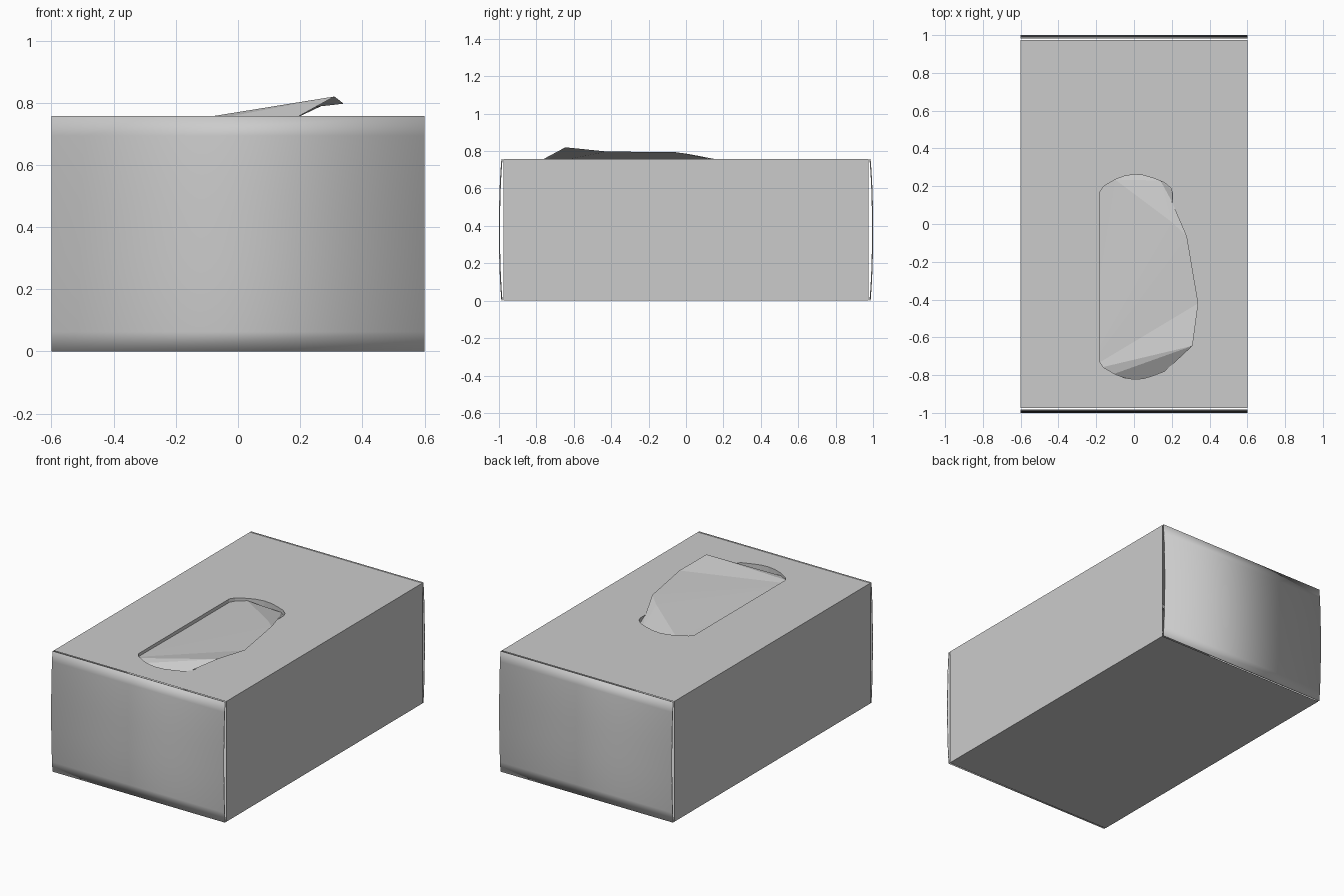
import bpy, bmesh, math

if "Cube" in bpy.data.objects:
    bpy.data.objects.remove(bpy.data.objects["Cube"])

W, L, H = 0.6, 0.975, 0.757


def make(name, bm):
    me = bpy.data.meshes.new(name)
    bm.to_mesh(me)
    bm.free()
    ob = bpy.data.objects.new(name, me)
    bpy.context.collection.objects.link(ob)
    return ob


def mesh(name, verts, faces, smooth=False):
    bm = bmesh.new()
    vs = [bm.verts.new(v) for v in verts]
    for f in faces:
        bm.faces.new([vs[i] for i in f]).smooth = smooth
    return make(name, bm)


# carton sleeve: bottom and two long sides
mesh("carton_sides",
     [(-W, -L, H), (-W, -L, 0), (W, -L, 0), (W, -L, H),
      (-W, L, H), (-W, L, 0), (W, L, 0), (W, L, H)],
     [(0, 4, 5, 1), (1, 5, 6, 2), (2, 6, 7, 3)])

# top panel with a rounded opening and a short rim
half = [(-0.18, 0.17), (-0.16, 0.20), (-0.10, 0.235), (-0.05, 0.254), (0.0, 0.262),
        (0.05, 0.258), (0.10, 0.243), (0.16, 0.22), (0.195, 0.19), (0.205, 0.16)]
CY = -0.28
hole = half + [(x, 2 * CY - y) for x, y in reversed(half)]
bm = bmesh.new()


def ring(pts, z=H):
    vs = [bm.verts.new((x, y, z)) for x, y in pts]
    return vs, [bm.edges.new((vs[i], vs[(i + 1) % len(vs)])) for i in range(len(vs))]


outer, oe = ring([(-W, -L), (W, -L), (W, L), (-W, L)])
rim, re = ring(hole)
bmesh.ops.triangle_fill(bm, edges=oe + re, use_beauty=True, normal=(0, 0, 1))
low = [bm.verts.new((x, y, H - 0.04)) for x, y in hole]
n = len(hole)
for i in range(n):
    j = (i + 1) % n
    bm.faces.new((rim[i], rim[j], low[j], low[i]))
bmesh.ops.recalc_face_normals(bm, faces=bm.faces)
bm.faces.ensure_lookup_table()
top = max(bm.faces, key=lambda f: f.calc_area())
if top.normal.z < 0:
    bmesh.ops.reverse_faces(bm, faces=bm.faces)
make("carton_top", bm)

# bowed end panels, each a thin sheet
N = 12
for s, name in ((-1, "front_end_panel"), (1, "back_end_panel")):
    verts, faces = [], []
    for i in range(N + 1):
        t = 2 * i / N - 1
        y = s * (1.0 - 0.013 * abs(t) ** 2.5)
        verts += [(-W * s, y, H * i / N), (W * s, y, H * i / N)]
    for i in range(N):
        a = 2 * i
        faces.append((a + 1, a, a + 2, a + 3))
    ob = mesh(name, verts, faces, True)
    mod = ob.modifiers.new("thickness", 'SOLIDIFY')
    mod.thickness = 0.006
    mod.offset = -1

# folded tissue rising out of the opening on the right
tissue = [
    (-0.26, -0.78, 0.728), (-0.26, 0.22, 0.728),     # 0,1 left edge under the top
    (-0.10, 0.235, 0.742), (0.20, 0.01, 0.785),      # 2,3 back crease
    (0.28, -0.065, 0.795), (0.34, -0.42, 0.797),     # 4,5 raised right edge
    (0.31, -0.645, 0.82), (-0.11, -0.795, 0.74),     # 6,7 front crease
    (0.165, -0.78, 0.74), (0.14, 0.23, 0.735),       # 8,9 drooping corners
    (0.20, 0.12, 0.757),                             # 10
    (-0.12, -0.90, 0.66), (0.26, -0.90, 0.66),       # skirt inside the box
    (-0.14, 0.34, 0.69), (0.25, 0.34, 0.66), (0.27, 0.12, 0.70)]
mesh("tissue", tissue,
     [(0, 7, 6), (0, 6, 5), (0, 5, 4), (0, 4, 3), (0, 3, 2), (0, 2, 1),
      (7, 8, 6), (2, 3, 9), (3, 10, 9), (3, 4, 10),
      (7, 11, 12), (7, 12, 8), (0, 11, 7),
      (1, 2, 13), (2, 9, 14), (2, 14, 13), (9, 10, 15), (9, 15, 14)])
